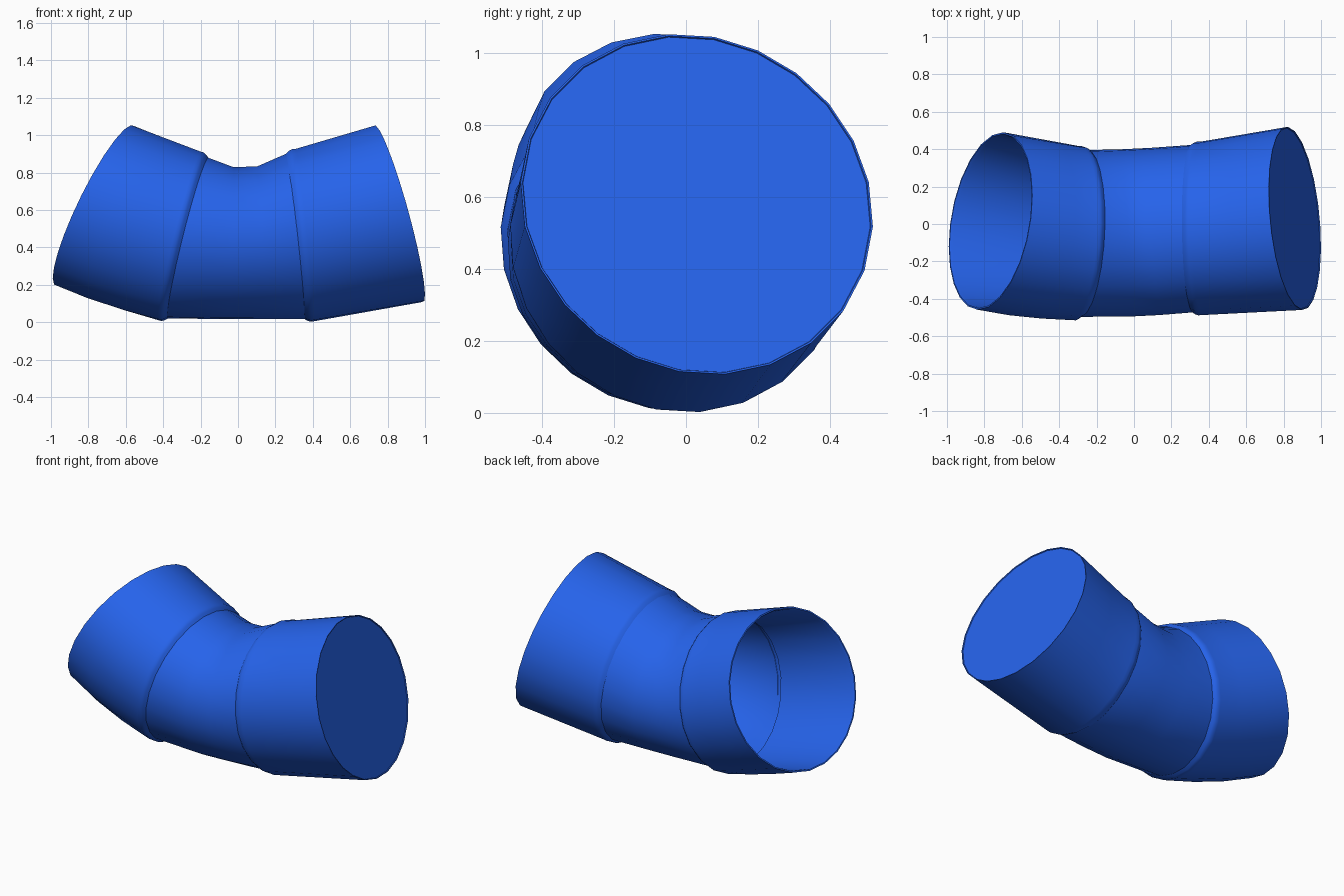
import bpy, bmesh, math
from mathutils import Vector

if "Cube" in bpy.data.objects:
    bpy.data.objects.remove(bpy.data.objects["Cube"])

SIDES = 24

blue = bpy.data.materials.new("blue")
blue.diffuse_color = (0.019, 0.125, 0.831, 1)
blue.use_nodes = True
blue.node_tree.nodes["Principled BSDF"].inputs["Base Color"].default_value = blue.diffuse_color


def ring(center, normal, r, shift=0.0, squash=1.0, oval=0.03):
    """Slightly oval loop, stretched along its falling diagonal, facing along normal."""
    n = Vector(normal).normalized()
    v = (Vector((0, 0, 1)) - n * n.z).normalized()
    u = v.cross(n)
    c = Vector(center) + n * shift
    points = []
    for k in range(SIDES):
        a = 2 * math.pi * (k + 0.5) / SIDES
        d = r * (1 + oval * math.cos(2 * a + math.pi / 2))
        points.append(c + u * (d * math.cos(a)) + v * (d * squash * math.sin(a)))
    return points


def blend(a, b, t, bulge=0.0):
    """Loop between two others, pushed out on its lower front side."""
    row = [p.lerp(q, t) for p, q in zip(a, b)]
    mid = sum(row, Vector()) / SIDES
    out = Vector((0, -0.7, -0.7))
    return [p + (p - mid).normalized() * bulge * max(0, (p - mid).normalized().dot(out))
            for p in row]


def loft(name, rings, cap=False):
    """Skin a row of rings, optionally closing the last one."""
    bm = bmesh.new()
    rows = [[bm.verts.new(p) for p in r] for r in rings]
    for a, b in zip(rows, rows[1:]):
        for j in range(SIDES):
            k = (j + 1) % SIDES
            bm.faces.new((a[j], a[k], b[k], b[j]))
    if cap:
        bm.faces.new(rows[-1])
    mesh = bpy.data.meshes.new(name)
    bm.to_mesh(mesh)
    bm.free()
    mesh.materials.append(blue)
    ob = bpy.data.objects.new(name, mesh)
    bpy.context.collection.objects.link(ob)
    bpy.ops.object.select_all(action='DESELECT')
    ob.select_set(True)
    bpy.context.view_layer.objects.active = ob
    bpy.ops.object.shade_smooth_by_angle(angle=math.radians(60))
    return ob


# Centre and facing of each joint and each mouth
joint_l = ((-0.288, -0.05, 0.455), (0.966, -0.063, -0.25))
mouth_l = ((-0.767, 0.016, 0.624), (0.875, -0.18, -0.44))
joint_r = ((0.33, -0.024, 0.463), (0.99, 0.02, 0.11))
mouth_r = ((0.86, 0.03, 0.58), (0.957, 0.107, 0.27))

# Middle bend, pinched vertically at its centre
loft("middle_bend", [
    ring(*joint_l, 0.444, -0.03),
    ring(*joint_l, 0.446, 0.01),
    ring((-0.05, -0.048, 0.423), (1, 0.05, -0.05), 0.448, 0, 0.91),
    ring((0.11, -0.040, 0.425), (1, 0.05, 0.03), 0.448, 0, 0.91),
    ring(*joint_r, 0.448, -0.01),
    ring(*joint_r, 0.444, 0.03),
])

# Left sleeve: inner wall, open mouth rim, bulging outer wall, rounded collar lip
end_l = ring(*mouth_l, 0.479)
start_l = ring(*joint_l, 0.466, -0.025)
loft("left_sleeve", [
    ring(*joint_l, 0.434, -0.01),
    ring(*mouth_l, 0.465, 0.02),
    ring(*mouth_l, 0.471),
    end_l,
    blend(end_l, start_l, 0.33, 0.018),
    blend(end_l, start_l, 0.67, 0.016),
    start_l,
    ring(*joint_l, 0.466, -0.008),
    ring(*joint_l, 0.458, 0.006),
    ring(*joint_l, 0.444, 0.022),
])

# Right sleeve: rounded collar lip, outer wall, rim and end cap
start_r = ring(*joint_r, 0.464, 0.03)
end_r = ring(*mouth_r, 0.491)
loft("right_sleeve", [
    ring(*joint_r, 0.445, -0.025),
    ring(*joint_r, 0.459, -0.006),
    ring(*joint_r, 0.465, 0.01),
    start_r,
    blend(start_r, end_r, 0.5),
    end_r,
    ring(*mouth_r, 0.486),
    ring(*mouth_r, 0.484, -0.005),
], cap=True)
